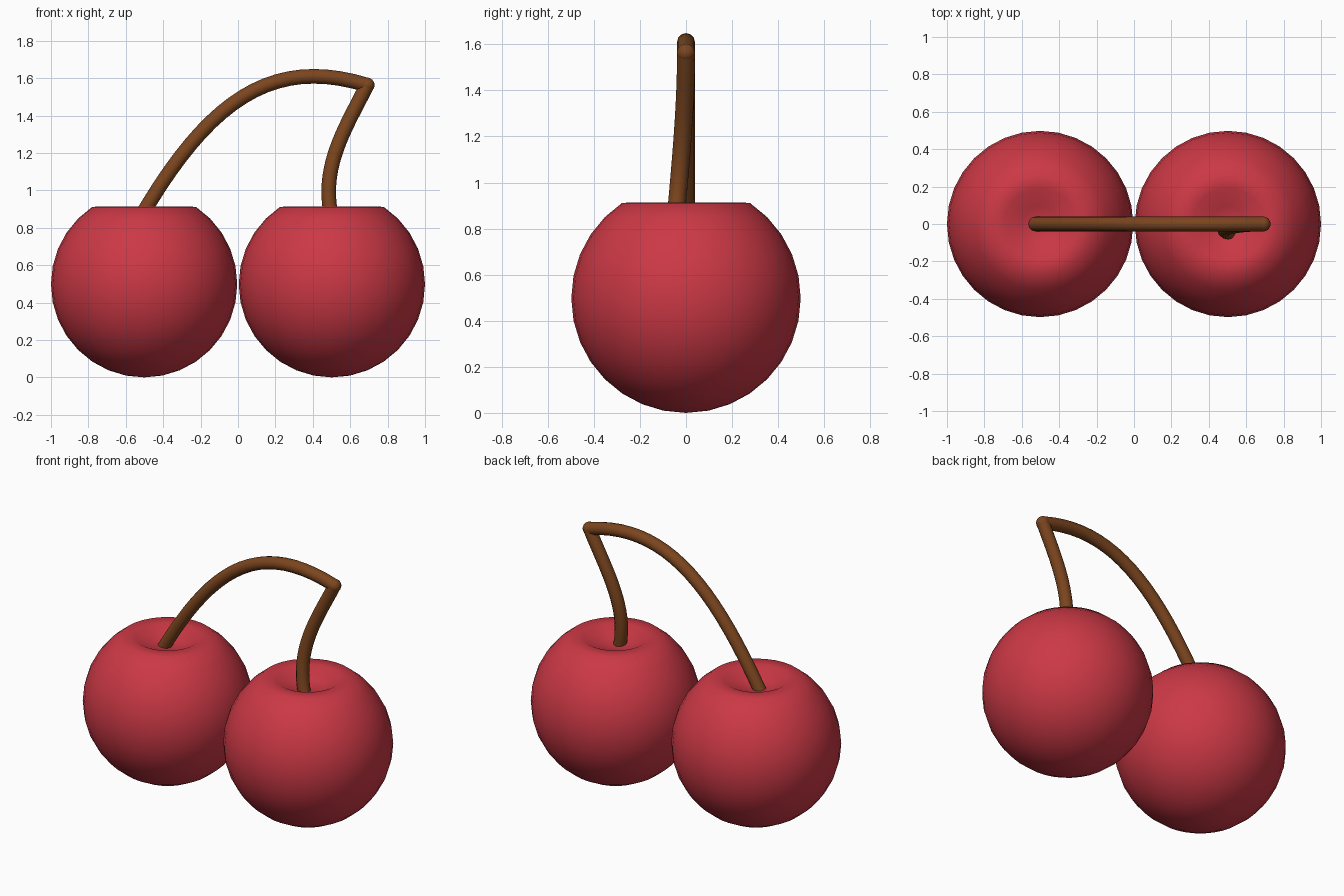
import bpy, math
from mathutils import Vector

if "Cube" in bpy.data.objects:
    bpy.data.objects.remove(bpy.data.objects["Cube"])


def material(name, color):
    m = bpy.data.materials.new(name)
    m.diffuse_color = (*color, 1)
    m.use_nodes = True
    m.node_tree.nodes["Principled BSDF"].inputs["Base Color"].default_value = m.diffuse_color
    return m


RED = material("cherry_red", (0.60, 0.04, 0.06))
BROWN = material("stem_brown", (0.20, 0.06, 0.013))
R = 0.498


def cherry(name, x):
    # sphere whose top rings are pressed down into a dimple
    bpy.ops.mesh.primitive_uv_sphere_add(segments=32, ring_count=16, radius=R)
    ob = bpy.context.object
    ob.name = name
    for v in ob.data.vertices:
        if v.co.z > 0:
            ring = round(math.hypot(v.co.x, v.co.y) / R, 2)
            if v.co.z > 0.43:
                v.co.z = 0.35 if ring < 0.05 else 0.363 if ring < 0.3 else 0.415
    ob.location = (x, 0, R)
    ob.data.materials.append(RED)
    bpy.ops.object.shade_smooth()


def stem(name, start, h1, h2, end):
    # round tube along one bezier segment
    cu = bpy.data.curves.new(name, 'CURVE')
    cu.dimensions = '3D'
    cu.bevel_depth = 0.039
    cu.bevel_resolution = 4
    cu.use_fill_caps = True
    cu.resolution_u = 20
    sp = cu.splines.new('BEZIER')
    sp.bezier_points.add(1)
    for p, co, other, first in zip(sp.bezier_points, (start, end), (h1, h2), (True, False)):
        co, other = Vector(co), Vector(other)
        p.handle_left_type = p.handle_right_type = 'FREE'
        p.co = co
        p.handle_right = other if first else 2 * co - other
        p.handle_left = 2 * co - other if first else other
    ob = bpy.data.objects.new(name, cu)
    bpy.context.collection.objects.link(ob)
    cu.materials.append(BROWN)


cherry("left_cherry", -0.502)
cherry("right_cherry", 0.502)

# two stems meeting at a sharp elbow
TOP = (0.69, 0, 1.563)
stem("long_stem", (-0.53, 0, 0.84), (-0.16, 0, 1.48), (0.18, 0, 1.72), TOP)
stem("short_stem", TOP, (0.58, 0, 1.34), (0.43, -0.02, 1.12), (0.505, -0.045, 0.84))

# rounded elbow where the stems join
bpy.ops.mesh.primitive_uv_sphere_add(segments=20, ring_count=12, radius=0.04, location=TOP)
elbow = bpy.context.object
elbow.name = "stem_elbow"
elbow.data.materials.append(BROWN)
bpy.ops.object.shade_smooth()
